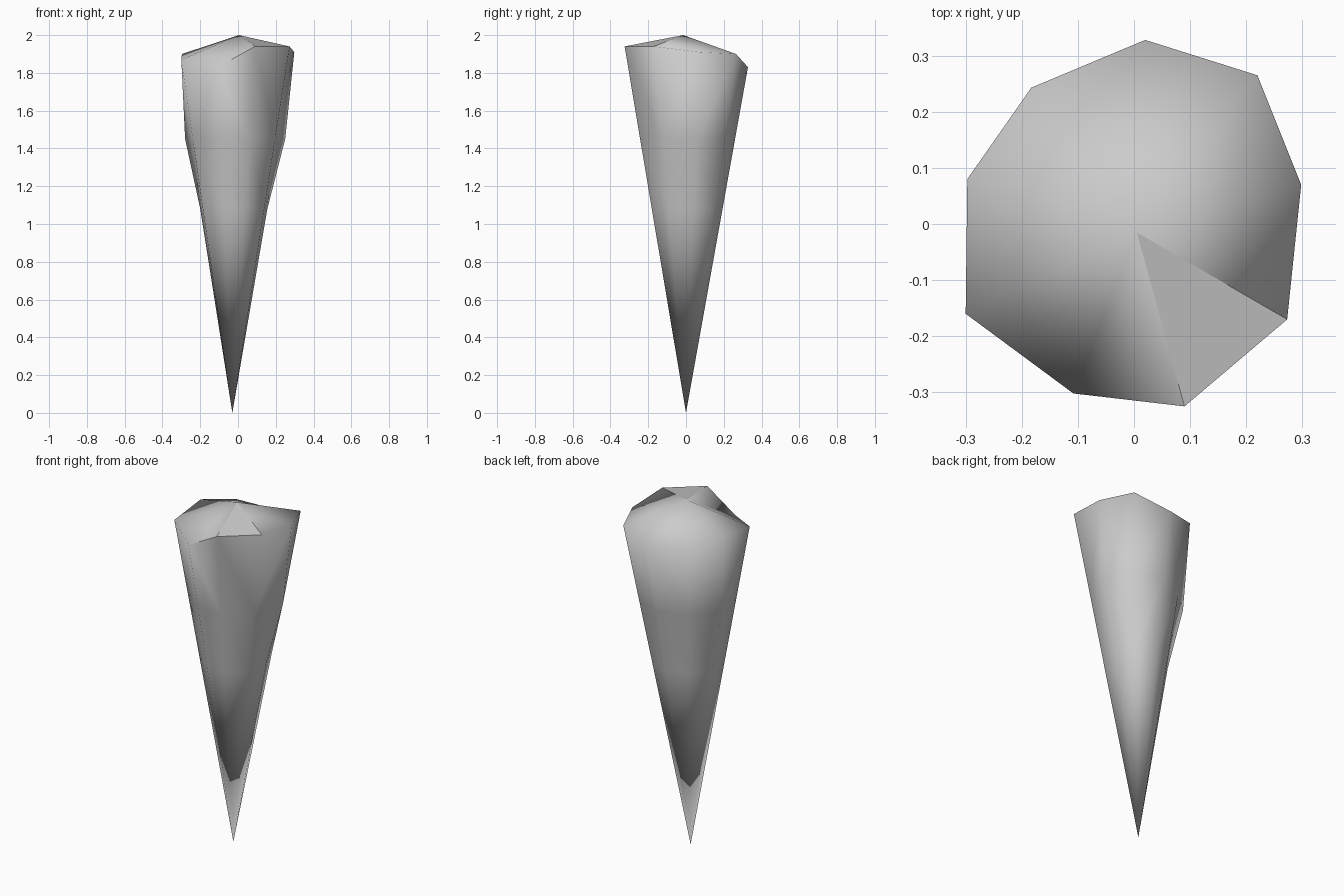
import bpy, bmesh
from mathutils import Vector

if "Cube" in bpy.data.objects:
    bpy.data.objects.remove(bpy.data.objects["Cube"])

mat = bpy.data.materials.new("plain grey")
mat.diffuse_color = (0.6, 0.6, 0.6, 1)
mat.use_nodes = True
mat.node_tree.nodes["Principled BSDF"].inputs["Base Color"].default_value = mat.diffuse_color

TIP = Vector((-0.03, 0, 0))
APEX = Vector((0.005, -0.015, 2))
# Uneven nine-point rim, counter-clockwise from the front
RIM = [Vector(p) for p in (
    (0.09, -0.325, 1.94), (0.273, -0.17, 1.94), (0.298, 0.07, 1.91),
    (0.22, 0.265, 1.90), (0.02, 0.328, 1.83), (-0.183, 0.243, 1.87),
    (-0.297, 0.08, 1.90), (-0.30, -0.16, 1.87), (-0.108, -0.302, 1.83))]
# Swollen spots on the two sides: (level, rim index) -> position
BULGE = {(1, 6): (-0.28, 0.07, 1.45), (0, 6): (-0.20, 0.04, 1.08),
         (1, 2): (0.25, 0.06, 1.45)}
LEVELS = (1.08, 1.45)

bm = bmesh.new()
tip, apex = bm.verts.new(TIP), bm.verts.new(APEX)

# Rings follow straight lines from the tip to the rim, except at the bulges
rings = []
for k, z in enumerate(LEVELS):
    rings.append([bm.verts.new(BULGE.get((k, i), TIP.lerp(p, z / p.z)))
                  for i, p in enumerate(RIM)])
rings.append([bm.verts.new(p) for p in RIM])

n = len(RIM)
for i in range(n):
    j = (i + 1) % n
    bm.faces.new((tip, rings[0][j], rings[0][i]))
    for a, b in zip(rings, rings[1:]):
        bm.faces.new((a[i], a[j], b[j], b[i]))
    bm.faces.new((rings[-1][i], rings[-1][j], apex))

bmesh.ops.triangulate(bm, faces=[f for f in bm.faces if len(f.verts) == 4])
bmesh.ops.recalc_face_normals(bm, faces=bm.faces)
for f in bm.faces:
    f.smooth = True

# Creases around the folded front wedge of the cap
top = rings[-1]
for a, b in ((apex, top[0]), (apex, top[1]), (top[0], top[1]), (top[0], top[8])):
    e = bm.edges.get((a, b))
    if e:
        e.smooth = False

mesh = bpy.data.meshes.new("tapered_bud")
bm.to_mesh(mesh)
bm.free()
mesh.materials.append(mat)
bud = bpy.data.objects.new("tapered_bud", mesh)
bpy.context.collection.objects.link(bud)
